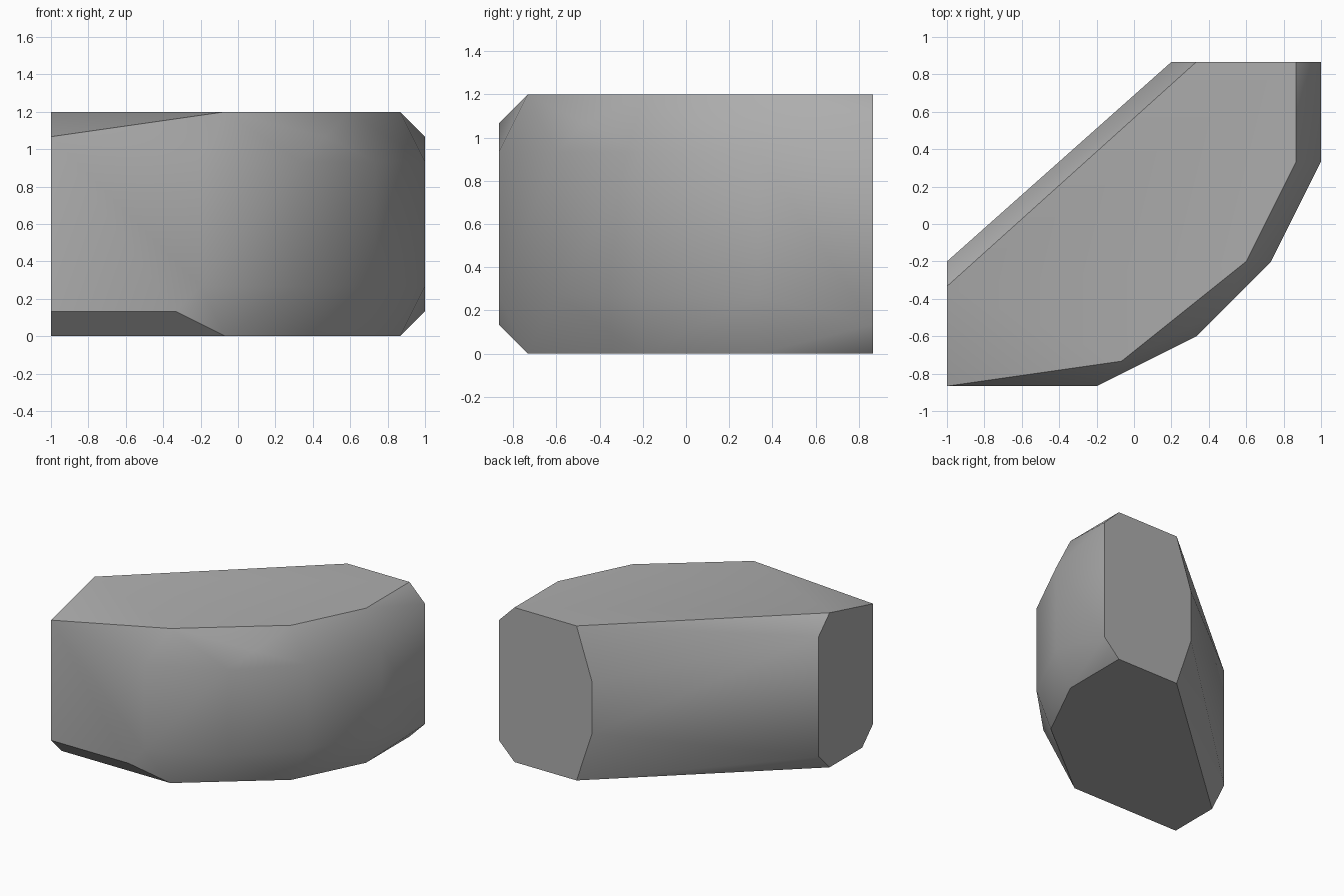
import bpy
import bmesh
from math import radians

old = bpy.data.objects.get("Cube")
if old:
    bpy.data.objects.remove(old, do_unlink=True)

STEP = 2 / 15  # the stone is chipped on a regular lattice

# Plan outlines of the stone, in lattice steps from its left front corner
cap = [(0, 4), (10, 13), (14, 13), (14, 9), (12, 5), (7, 1)]
shoulder = [(0, 0), (0, 5), (15, 13)]
girth = [(6, 0), (10, 2), (13, 5), (15, 9)]
back_chip = [(9, 13)]

# Height of each layer, in lattice steps, with its outline
layers = [
    (0, cap + [(0, 1)]),
    (1, shoulder + [(5, 0)]),
    (2, girth),
    (3, back_chip),
    (6, back_chip),
    (7, girth),
    (8, shoulder + [(11, 3)]),
    (9, cap),
]


def make_material(name, colour):
    mat = bpy.data.materials.new(name)
    mat.use_nodes = True
    mat.diffuse_color = colour
    bsdf = next(n for n in mat.node_tree.nodes if n.type == "BSDF_PRINCIPLED")
    bsdf.inputs["Base Color"].default_value = colour
    bsdf.inputs["Roughness"].default_value = 0.9
    return mat


# Stone body: hull stretched over the layers
bm = bmesh.new()
for height, outline in layers:
    for i, j in outline:
        bm.verts.new((i * STEP - 1, (j - 6.5) * STEP, height * STEP))
hull = bmesh.ops.convex_hull(bm, input=bm.verts[:])
spare = {g for g in hull["geom_interior"] + hull["geom_unused"]
         if isinstance(g, bmesh.types.BMVert)}
bmesh.ops.delete(bm, geom=list(spare), context="VERTS")

# Merge coplanar triangles into clean flat facets
bmesh.ops.dissolve_limit(bm, angle_limit=radians(0.5),
                         verts=bm.verts[:], edges=bm.edges[:])
bmesh.ops.recalc_face_normals(bm, faces=bm.faces[:])

mesh = bpy.data.meshes.new("stone")
bm.to_mesh(mesh)
bm.free()
mesh.materials.append(make_material("stone grey", (0.42, 0.42, 0.42, 1)))
stone = bpy.data.objects.new("stone", mesh)
bpy.context.collection.objects.link(stone)

# Soft shading with the main chipped edges kept crisp
bpy.ops.object.select_all(action="DESELECT")
stone.select_set(True)
bpy.context.view_layer.objects.active = stone
bpy.ops.object.shade_smooth_by_angle(angle=radians(30))
